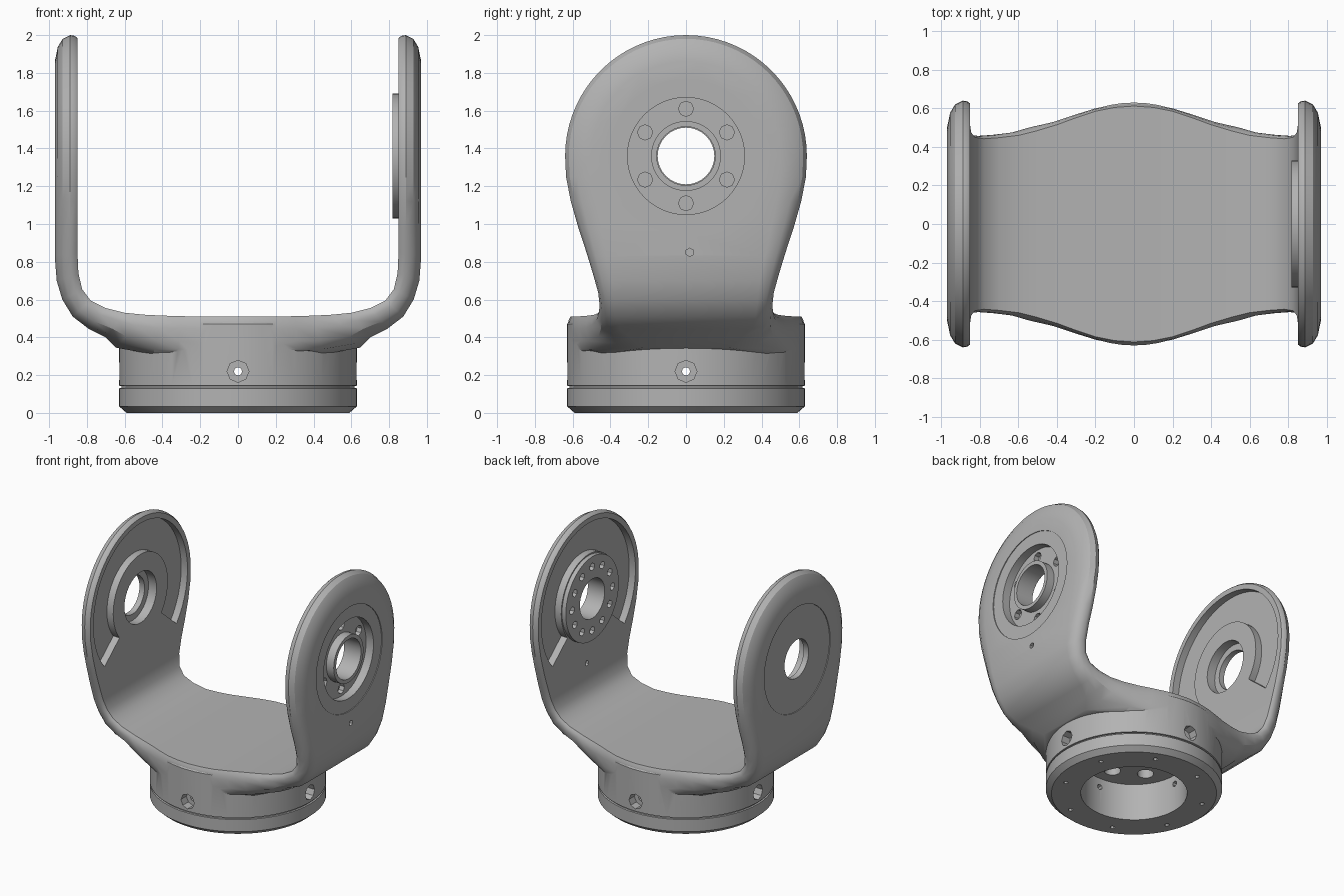
import bpy, bmesh, math
from mathutils import Vector

if "Cube" in bpy.data.objects:
    bpy.data.objects.remove(bpy.data.objects["Cube"])

gray = bpy.data.materials.new("plain gray")
gray.diffuse_color = (0.45, 0.45, 0.45, 1)
gray.use_nodes = True
gray.node_tree.nodes["Principled BSDF"].inputs["Base Color"].default_value = gray.diffuse_color
HUB = 1.36  # height of the pivot axis


def make(name, bm):
    bmesh.ops.remove_doubles(bm, verts=bm.verts, dist=1e-5)
    bmesh.ops.recalc_face_normals(bm, faces=bm.faces)
    me = bpy.data.meshes.new(name)
    bm.to_mesh(me)
    bm.free()
    ob = bpy.data.objects.new(name, me)
    bpy.context.collection.objects.link(ob)
    me.materials.append(gray)
    return ob


def lathe(name, profile, n=64):
    """Solid turned about z from (radius, z) pairs."""
    bm = bmesh.new()
    rings = [[bm.verts.new((r * math.cos(a), r * math.sin(a), z))
              for a in (2 * math.pi * i / n for i in range(n))] for r, z in profile]
    for lo, hi in zip(rings, rings[1:]):
        for i in range(n):
            j = (i + 1) % n
            bm.faces.new((lo[i], lo[j], hi[j], hi[i]))
    bm.faces.new(rings[0])
    bm.faces.new(rings[-1])
    return make(name, bm)


def rod(r, start, end, n=12):
    """Cylinder between two points."""
    start, end = Vector(start), Vector(end)
    bm = bmesh.new()
    d = end - start
    bmesh.ops.create_cone(bm, cap_ends=True, segments=n, radius1=r, radius2=r, depth=d.length)
    rot = d.to_track_quat('Z', 'Y')
    for v in bm.verts:
        v.co = rot @ v.co + (start + end) / 2
    return make("cutter", bm)


def sector(r0, r1, x0, x1, a0, a1, n=40):
    """Ring sector about the pivot axis, angles in degrees."""
    bm = bmesh.new()
    rows = []
    for i in range(n + 1):
        a = math.radians(a0 + (a1 - a0) * i / n)
        rows.append([bm.verts.new((x, r * math.cos(a), HUB + r * math.sin(a)))
                     for r, x in ((r0, x0), (r1, x0), (r1, x1), (r0, x1))])
    for p, q in zip(rows, rows[1:]):
        for k in range(4):
            m = (k + 1) % 4
            bm.faces.new((p[k], p[m], q[m], q[k]))
    if a1 - a0 < 360:
        bm.faces.new(rows[0])
        bm.faces.new(rows[-1])
    return make("cutter", bm)


def combine(target, tool, op='DIFFERENCE'):
    mod = target.modifiers.new("cut", 'BOOLEAN')
    mod.operation, mod.object, mod.solver = op, tool, 'EXACT'
    bpy.context.view_layer.objects.active = target
    bpy.ops.object.modifier_apply(modifier=mod.name)
    bpy.data.objects.remove(tool)


# Yoke stations, arm to middle: inner x, z, outer x, z, inner half width, outer half width
stations = [
    (.85, 1.36, .97, 1.36, .64, .50), (.85, 1.25, .97, 1.25, .635, .50),
    (.85, 1.12, .97, 1.12, .61, .48), (.85, .98, .97, .98, .57, .45),
    (.85, .85, .97, .83, .525, .42), (.845, .74, .96, .70, .49, .39),
    (.825, .655, .93, .60, .465, .38), (.78, .595, .875, .51, .457, .37),
    (.70, .555, .79, .445, .463, .35), (.60, .53, .70, .40, .475, .30),
    (.50, .52, .645, .345, .50, .23), (.40, .515, .45, .31, .53, .43),
    (.30, .512, .32, .31, .567, .53), (.20, .51, .20, .31, .60, .59),
    (.10, .51, .10, .31, .62, .615), (0, .51, 0, .31, .627, .625)]
stations += [(-a, b, -c, d, w, o) for a, b, c, d, w, o in stations[-2::-1]]


def section(s):
    """Half cross-section as (half width, point x, point z)."""
    xi, zi, xo, zo, w, o = s
    pts = ((w - .015, 0), (w - .004, .12), (w, .32), (w - .14 * (w - o), .65),
           (w - .45 * (w - o), .87), (o, 1))
    return [(v, xi + (xo - xi) * t, zi + (zo - zi) * t) for v, t in pts]


bm = bmesh.new()
rows = []
for s in stations:
    half = section(s)
    rows.append([bm.verts.new((x, v, z)) for v, x, z in half] +
                [bm.verts.new((x, -v, z)) for v, x, z in reversed(half)])
for p, q in zip(rows, rows[1:]):
    for k in range(len(p)):
        m = (k + 1) % len(p)
        bm.faces.new((p[k], p[m], q[m], q[k]))
# Round arm heads, swept half a turn about the pivot
for s in (stations[0], stations[-1]):
    half = section(s)
    fan = [[bm.verts.new((x, v * math.cos(a), HUB + v * math.sin(a))) for v, x, z in half]
           for a in (math.pi * i / 36 for i in range(37))]
    for p, q in zip(fan, fan[1:]):
        for k in range(len(half) - 1):
            bm.faces.new((p[k], p[k + 1], q[k + 1], q[k]))
    bm.faces.new([f[0] for f in fan])
    bm.faces.new([f[-1] for f in fan])
yoke = make("yoke_bracket", bm)

# Round base with bottom chamfer and seam groove
base = lathe("base", [(.59, 0), (.63, .035), (.63, .13), (.618, .132), (.618, .142),
                      (.63, .144), (.63, .47), (.61, .495)])
combine(yoke, base, 'UNION')

# Bottom bore with bolt holes in its ceiling and rim
combine(yoke, rod(.38, (0, 0, -.1), (0, 0, .29), 48))
for i in range(6):
    a = math.radians(60 * i + 30)
    x, y = .24 * math.cos(a), .24 * math.sin(a)
    combine(yoke, rod(.06, (x, y, .25), (x, y, .40)))
for i in range(8):
    a = math.radians(45 * i + 22.5)
    x, y = .51 * math.cos(a), .51 * math.sin(a)
    combine(yoke, rod(.018, (x, y, -.1), (x, y, .08), 6))

# Side screw holes, stepped
for dx, dy in ((1, 0), (-1, 0), (0, 1), (0, -1)):
    for r, depth in ((.058, .56), (.022, .3)):
        combine(yoke, rod(r, (dx * depth, dy * depth, .22), (dx * .7, dy * .7, .22), 8))

# Inner pockets that leave a rim around each arm head, and shallow outer discs
for side in (1, -1):
    combine(yoke, sector(.34, .585, side * .80, side * .905, -40, 220))
    combine(yoke, rod(.41, (side * .964, 0, HUB), (side * 1.1, 0, HUB), 48))

# Right arm: raised bearing ring, outer recess, screw holes
combine(yoke, rod(.33, (.817, 0, HUB), (.90, 0, HUB), 48), 'UNION')
combine(yoke, sector(.185, .31, .90, 1.1, 0, 360, 48))
combine(yoke, rod(.155, (.7, 0, HUB), (1.1, 0, HUB), 32))
for i in range(12):
    a = math.radians(30 * i + 30)
    y, z = .25 * math.cos(a), HUB + .25 * math.sin(a)
    combine(yoke, rod(.03, (.75, y, z), (.85, y, z), 6))
    if i % 2 == 0:
        combine(yoke, rod(.04, (.86, y, z), (1.0, y, z), 8))
combine(yoke, rod(.022, (.7, .02, .85), (1.1, .02, .85), 6))

# Left arm: stepped pivot hole
combine(yoke, rod(.15, (-.7, 0, HUB), (-1.1, 0, HUB), 32))
combine(yoke, rod(.20, (-.7, 0, HUB), (-.92, 0, HUB), 32))

bpy.ops.object.select_all(action='DESELECT')
yoke.select_set(True)
bpy.context.view_layer.objects.active = yoke
bpy.ops.object.shade_smooth_by_angle(angle=math.radians(32))
